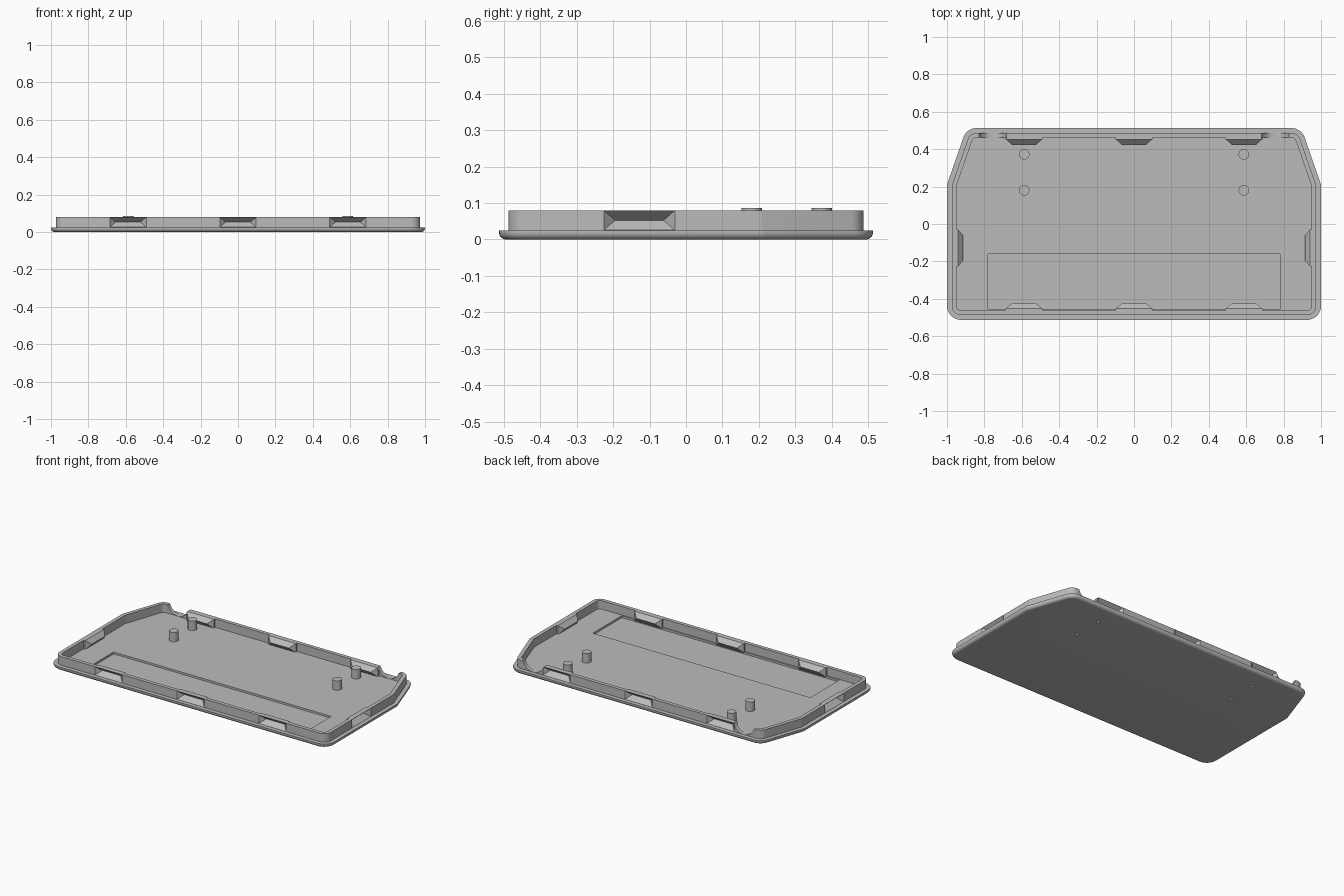
import bpy, bmesh, math
from mathutils import Vector

if "Cube" in bpy.data.objects:
    bpy.data.objects.remove(bpy.data.objects["Cube"])

H = 0.513           # half depth of the tray
FLOOR, TOP = 0.025, 0.08
# right half of the outline: (corner, fillet radius), counter-clockwise
HALF = [((1.0, -H), 0.075), ((1.0, 0.21), 0.05), ((0.895, H), 0.075)]
CORNERS = HALF + [((-x, y), r) for (x, y), r in reversed(HALF)]

grey = bpy.data.materials.new("plastic_grey")
grey.diffuse_color = (0.5, 0.5, 0.5, 1)
grey.use_nodes = True
grey.node_tree.nodes["Principled BSDF"].inputs["Base Color"].default_value = grey.diffuse_color


def outline(inset, steps=8):
    """Rounded outline moved inwards by inset."""
    pts = [Vector(c) for c, _ in CORNERS]
    n, loop = len(pts), []
    for i, p in enumerate(pts):
        a = (p - pts[i - 1]).normalized()
        b = (pts[(i + 1) % n] - p).normalized()
        na, nb = Vector((-a.y, a.x)), Vector((-b.y, b.x))
        mid = (na + nb).normalized()
        k = mid.dot(na)
        r = max(CORNERS[i][1] - inset, 0.015)
        centre = p + mid * (inset + r) / k
        start = math.atan2(-na.y, -na.x)
        turn = math.atan2(a.x * b.y - a.y * b.x, a.dot(b))
        for s in range(steps + 1):
            t = start + turn * s / steps
            loop.append(centre + r * Vector((math.cos(t), math.sin(t))))
    return loop


def finish(name, bm):
    bmesh.ops.recalc_face_normals(bm, faces=bm.faces)
    me = bpy.data.meshes.new(name)
    bm.to_mesh(me)
    bm.free()
    me.materials.append(grey)
    ob = bpy.data.objects.new(name, me)
    bpy.context.collection.objects.link(ob)
    return ob


def loft(name, sections):
    bm = bmesh.new()
    rings = [[bm.verts.new((p.x, p.y, z)) for p in outline(i)] for i, z in sections]
    for lo, hi in zip(rings, rings[1:]):
        for j in range(len(lo)):
            k = (j + 1) % len(lo)
            bm.faces.new((lo[j], lo[k], hi[k], hi[j]))
    bm.faces.new(rings[0])
    bm.faces.new(rings[-1])
    return finish(name, bm)


def hull(name, pts):
    bm = bmesh.new()
    bmesh.ops.convex_hull(bm, input=[bm.verts.new(p) for p in pts])
    bmesh.ops.dissolve_limit(bm, angle_limit=0.01, verts=bm.verts, edges=bm.edges)
    return finish(name, bm)


def box(name, x0, x1, y0, y1, z0, z1):
    return hull(name, [(x, y, z) for x in (x0, x1) for y in (y0, y1) for z in (z0, z1)])


def cylinder(name, x, y, z0, z1, r, sides=24):
    ring = [(math.cos(math.tau * i / sides), math.sin(math.tau * i / sides)) for i in range(sides)]
    return hull(name, [(x + r * c, y + r * s, z) for c, s in ring for z in (z0, z1)])


def wedge(name, origin, inward, rows):
    """Snap shape on a wall; rows are (depth, half width, low z, high z)."""
    o, n = Vector(origin), Vector(inward)
    t = Vector((-n.y, n.x))
    pts = []
    for d, w, z0, z1 in rows:
        for s in (-w, w):
            q = o + n * d + t * s
            pts += [(q.x, q.y, z) for z in sorted({z0, z1})]
    return hull(name, pts)


def combine(target, tool, operation):
    m = target.modifiers.new(operation, 'BOOLEAN')
    m.operation, m.object, m.solver = operation, tool, 'EXACT'
    bpy.context.view_layer.objects.active = target
    bpy.ops.object.modifier_apply(modifier=m.name)
    bpy.data.objects.remove(tool)


# Tray: rounded underside, ledge, upright rim and floor
R = 0.02
under = [(R - R * math.sin(a), R - R * math.cos(a)) for a in (math.pi / 2 * i / 6 for i in range(7))]
tray = loft("tray", under + [(0, FLOOR), (0.026, FLOOR), (0.026, TOP), (0.05, TOP), (0.05, FLOOR)])

# Shallow recess in the floor
combine(tray, box("recess", -0.78, 0.78, -0.456, -0.16, 0.012, 0.06), 'DIFFERENCE')

# Snap catches: ridge inside the rim, groove outside
snaps = [((x, s * H), (0, -s)) for s in (-1, 1) for x in (-0.588, 0, 0.588)]
snaps += [((s, -0.128), (-s, 0)) for s in (-1, 1)]
MID = (FLOOR + TOP) / 2
for o, n in snaps:
    combine(tray, wedge("ridge", o, n, [(0.04, 0.098, 0.02, TOP), (0.06, 0.098, 0.02, TOP),
                                        (0.087, 0.066, MID, MID)]), 'UNION')
for o, n in snaps:
    combine(tray, wedge("groove", o, n, [(0.0255, 0.098, FLOOR, TOP),
                                         (0.058, 0.066, MID, MID)]), 'DIFFERENCE')

# Rounded cable scoops in the back rim
for s in (-1, 1):
    arc = [(math.tau * i / 48) for i in range(48)]
    combine(tray, hull("scoop", [(s * 0.755 + 0.077 * math.cos(a), y, 0.103 + 0.077 * math.sin(a))
                                 for a in arc for y in (0.45, 0.495)]), 'DIFFERENCE')

# Locating posts with small holes from below
for x in (-0.587, 0.587):
    for y in (0.18, 0.372):
        combine(tray, cylinder("post", x, y, 0.015, 0.086, 0.028), 'UNION')
        combine(tray, cylinder("hole", x, y, -0.01, 0.06, 0.009, 16), 'DIFFERENCE')

bpy.ops.object.select_all(action='DESELECT')
tray.select_set(True)
bpy.context.view_layer.objects.active = tray
bpy.ops.object.shade_smooth_by_angle(angle=math.radians(30))
